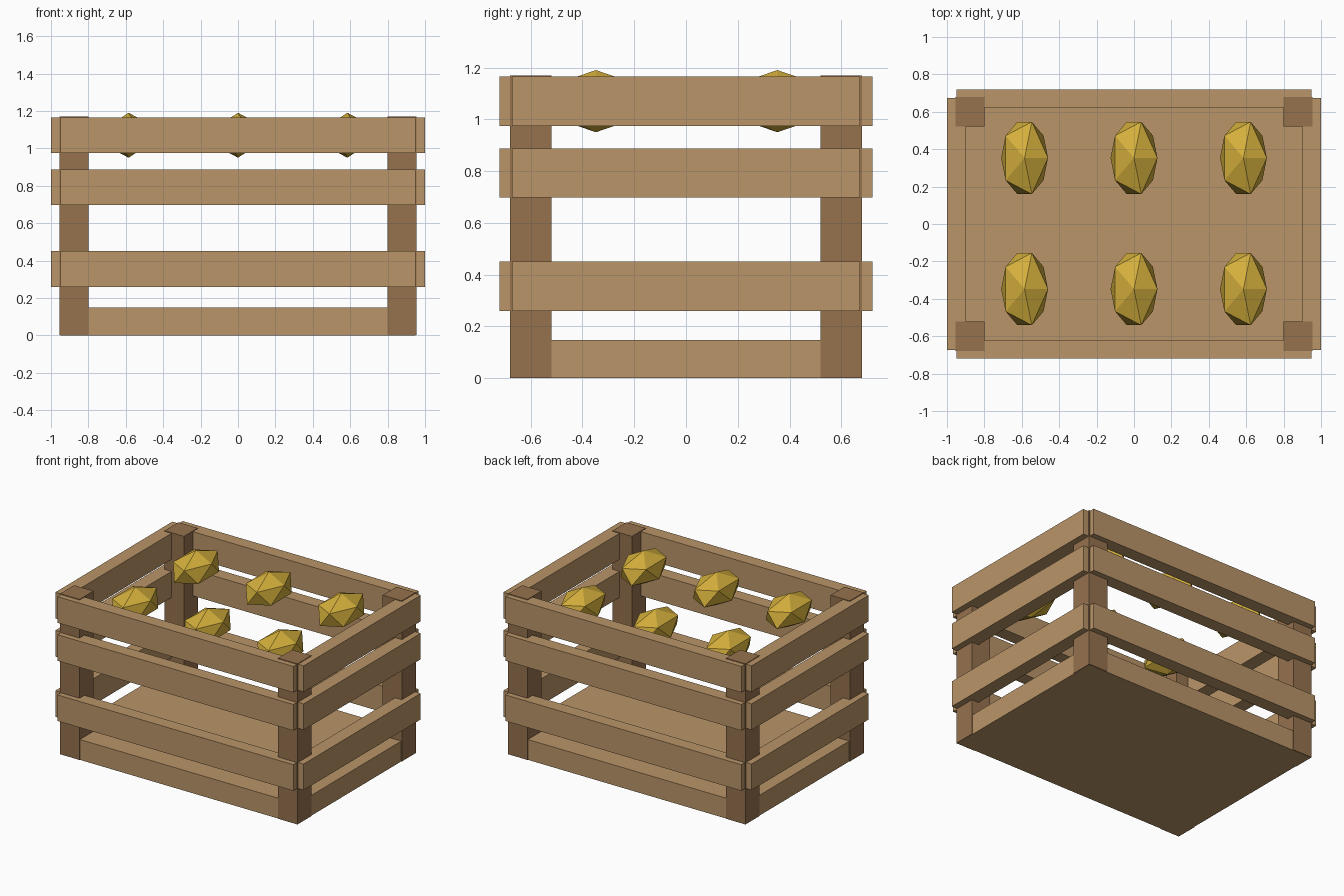
import bpy
import bmesh
from mathutils import Matrix, Vector

cube = bpy.data.objects.get("Cube")
if cube:
    bpy.data.objects.remove(cube, do_unlink=True)


def make_material(name, rgb):
    mat = bpy.data.materials.new(name)
    mat.use_nodes = True
    mat.diffuse_color = (*rgb, 1)
    mat.node_tree.nodes["Principled BSDF"].inputs["Base Color"].default_value = (*rgb, 1)
    return mat


light_wood = make_material("light_wood", (0.49, 0.30, 0.138))
dark_wood = make_material("dark_wood", (0.305, 0.168, 0.076))
yellow = make_material("yellow", (0.66, 0.43, 0.045))


def add_object(name, bm, mat):
    mesh = bpy.data.meshes.new(name)
    bm.to_mesh(mesh)
    bm.free()
    mesh.materials.append(mat)
    obj = bpy.data.objects.new(name, mesh)
    bpy.context.collection.objects.link(obj)
    return obj


def box(name, low, high, mat):
    low, high = Vector(low), Vector(high)
    bm = bmesh.new()
    place = Matrix.Translation((low + high) / 2) @ Matrix.Diagonal((*(high - low), 1))
    bmesh.ops.create_cube(bm, size=1, matrix=place)
    return add_object(name, bm, mat)


# Solid floor of the crate
box("crate_floor", (-0.95, -0.675, 0), (0.95, 0.675, 0.148), light_wood)

# Corner posts
for side, sx in (("left", 1), ("right", -1)):
    for end, sy in (("front", -1), ("back", 1)):
        x = sorted((sx * 0.8, sx * 0.955))
        y = sorted((sy * 0.52, sy * 0.68))
        box(f"{end}_{side}_post", (x[0], y[0], 0.001), (x[1], y[1], 1.17), dark_wood)

# Three rows of slats around the crate
for row, z in (("lower", 0.26), ("middle", 0.698), ("upper", 0.975)):
    top = z + 0.19
    for end, sy in (("front", -1), ("back", 1)):
        y = sorted((sy * 0.623, sy * 0.72))
        box(f"{row}_{end}_slat", (-0.95, y[0], z), (0.95, y[1], top), light_wood)
    for side, sx in (("left", 1), ("right", -1)):
        x = sorted((sx * 0.9, sx))
        box(f"{row}_{side}_slat", (x[0], -0.673, z), (x[1], 0.673, top), light_wood)

# Two rows of faceted yellow fruit
for row, y in (("front", -0.348), ("back", 0.353)):
    for column, x in (("right", -0.585), ("middle", 0), ("left", 0.585)):
        bm = bmesh.new()
        place = Matrix.Translation((x, y, 1.07)) @ Matrix.Diagonal((0.14, 0.227, 0.12, 1))
        bmesh.ops.create_icosphere(bm, subdivisions=1, radius=1, matrix=place)
        add_object(f"{row}_{column}_fruit", bm, yellow)
